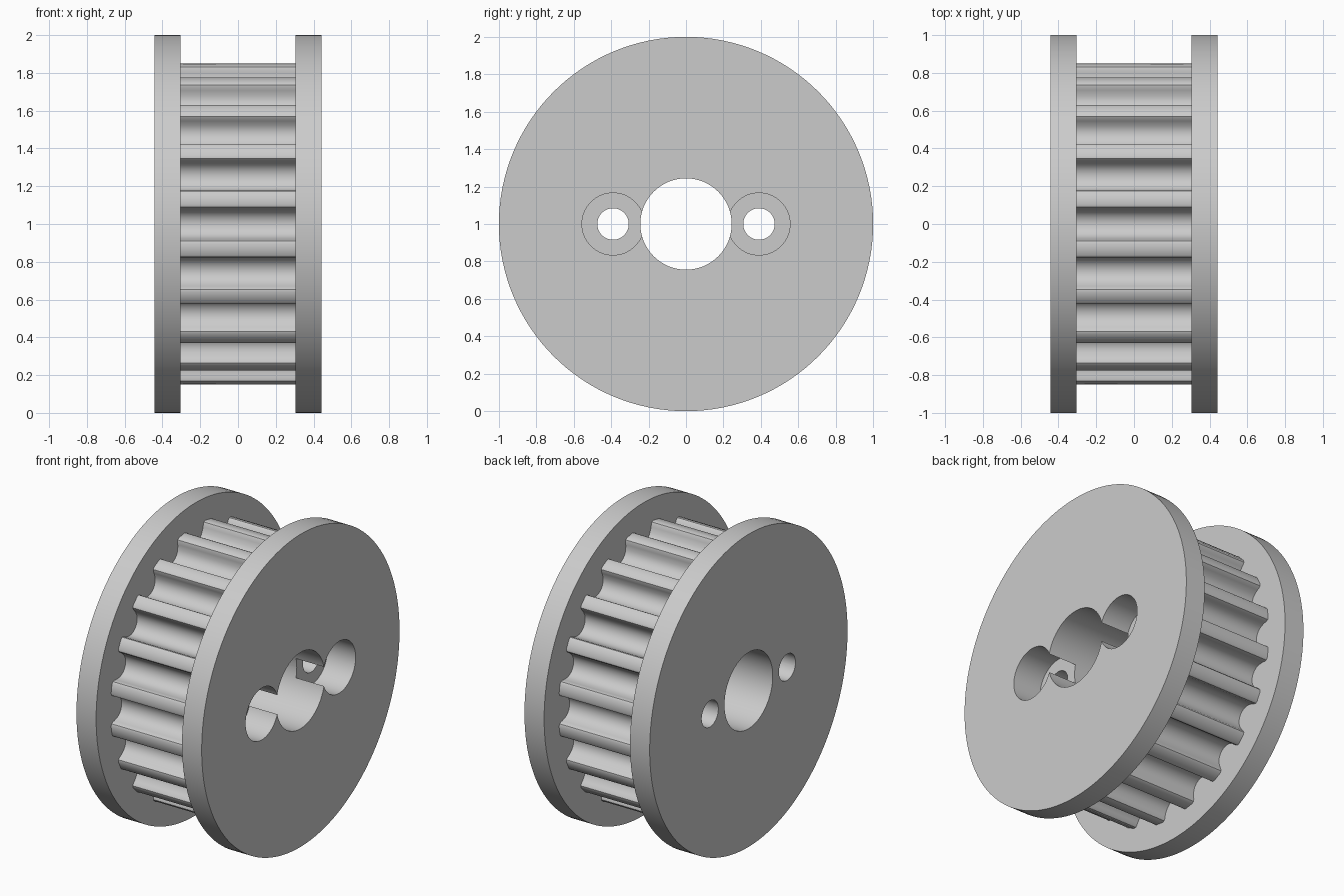
import bpy, bmesh, math

cube = bpy.data.objects.get("Cube")
if cube:
    bpy.data.objects.remove(cube, do_unlink=True)

TEETH = 20
HALF_WIDTH = 0.443      # outer face of the flanges
INNER = 0.304           # inner face of the flanges
TIP_RADIUS = 0.855

grey = bpy.data.materials.new("plain_grey")
grey.use_nodes = True
colour = (0.6, 0.6, 0.6, 1)
grey.diffuse_color = colour
grey.node_tree.nodes["Principled BSDF"].inputs["Base Color"].default_value = colour


def prism(name, outline, x0, x1):
    """Extrude a closed (y, z) outline along x."""
    bm = bmesh.new()
    face = bm.faces.new([bm.verts.new((x0, y, z + 1)) for y, z in outline])
    top = bmesh.ops.extrude_face_region(bm, geom=[face])["geom"]
    moved = [v for v in top if isinstance(v, bmesh.types.BMVert)]
    bmesh.ops.translate(bm, verts=moved, vec=(x1 - x0, 0, 0))
    bmesh.ops.recalc_face_normals(bm, faces=bm.faces)
    mesh = bpy.data.meshes.new(name)
    bm.to_mesh(mesh)
    bm.free()
    mesh.materials.append(grey)
    obj = bpy.data.objects.new(name, mesh)
    bpy.context.collection.objects.link(obj)
    return obj


def circle(radius, sides, y=0):
    steps = [2 * math.pi * i / sides for i in range(sides)]
    return [(y + radius * math.cos(a), radius * math.sin(a)) for a in steps]


def combine(target, other, operation):
    """Apply a boolean and discard the helper."""
    mod = target.modifiers.new(operation, 'BOOLEAN')
    mod.operation, mod.solver, mod.object = operation, 'EXACT', other
    bpy.context.view_layer.objects.active = target
    bpy.ops.object.modifier_apply(modifier=mod.name)
    bpy.data.objects.remove(other, do_unlink=True)


# Belt groove: half width and depth from the tooth tip down to the floor
half = [(0.1046, 0), (0.0907, 0.0052), (0.0838, 0.0183), (0.081, 0.0334),
        (0.0766, 0.048), (0.0706, 0.0621), (0.0632, 0.0756),
        (0.0502, 0.0892), (0.0348, 0.099), (0.0178, 0.105), (0, 0.107)]
groove = [(-t, d) for t, d in half] + [(t, d) for t, d in half[-2::-1]]
rim = math.sqrt(TIP_RADIUS ** 2 - half[0][0] ** 2)
outline = []
for k in range(TEETH):
    a = 2 * math.pi * k / TEETH
    for t, d in groove:
        r = rim - d
        outline.append((r * math.cos(a) - t * math.sin(a),
                        r * math.sin(a) + t * math.cos(a)))

# Toothed barrel joined to the two flanges
pulley = prism("toothed_pulley", outline, -INNER - 0.05, INNER + 0.05)
for side in (-1, 1):
    flange = prism("flange", circle(1, 128), side * INNER, side * HALF_WIDTH)
    combine(pulley, flange, 'UNION')

# Central bore, screw holes and counterbores on the +x face
combine(pulley, prism("bore", circle(0.244, 64), -1, 1), 'DIFFERENCE')
for y in (-0.39, 0.39):
    combine(pulley, prism("screw_hole", circle(0.084, 48, y), -1, 1), 'DIFFERENCE')
    combine(pulley, prism("counterbore", circle(0.166, 64, y), 0.245, 1), 'DIFFERENCE')

# Smooth curves, crisp edges
bpy.ops.object.select_all(action='DESELECT')
pulley.select_set(True)
bpy.context.view_layer.objects.active = pulley
bpy.ops.object.shade_smooth_by_angle(angle=math.radians(30))
